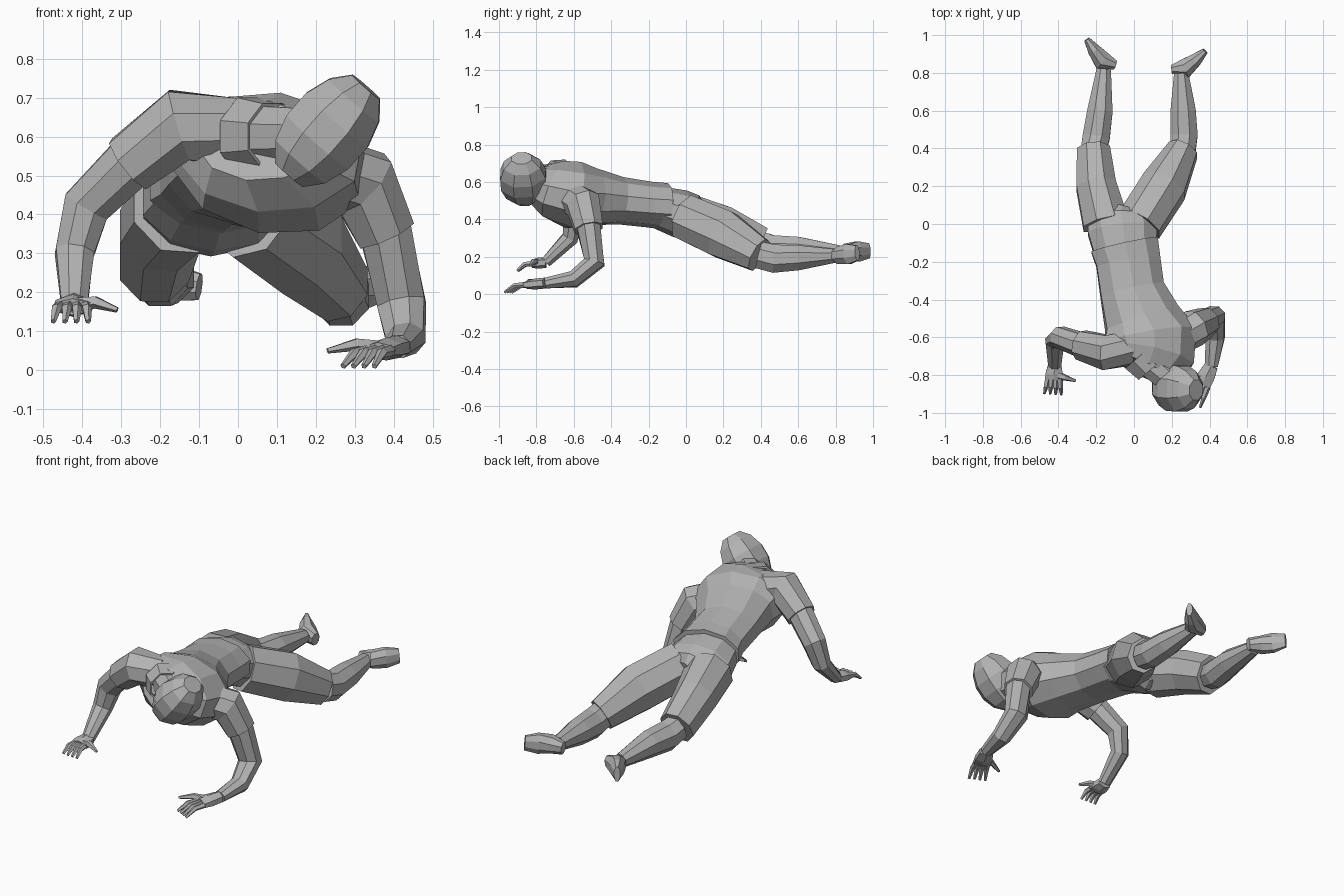
import bpy, bmesh, math
from mathutils import Vector

cube = bpy.data.objects.get("Cube")
if cube:
    bpy.data.objects.remove(cube)

SHADE = .45
grey = bpy.data.materials.new("plain grey")
grey.use_nodes = True
grey.diffuse_color = (SHADE, SHADE, SHADE, 1)
grey.node_tree.nodes["Principled BSDF"].inputs["Base Color"].default_value = grey.diffuse_color

X, Z = Vector((1, 0, 0)), Vector((0, 0, 1))


def sample(values, t):
    """Read a list of control values at a position from start to end."""
    place = t * (len(values) - 1)
    low = min(int(place), len(values) - 2)
    return values[low] + (values[low + 1] - values[low]) * (place - low)


def tube(name, path, widths, side, side_end=None, depths=(1, 1), sides=8, capped=True):
    """Loft flat-faced rings along a path; depths are ratios of the half widths."""
    centres = [Vector(point) for point in path]
    last = len(centres) - 1
    bm = bmesh.new()
    rings = []
    for i, centre in enumerate(centres):
        t = i / last
        tangent = (centres[min(i + 1, last)] - centres[max(i - 1, 0)]).normalized()
        across = side.lerp(side_end or side, t)
        across = (across - tangent * across.dot(tangent)).normalized()
        up = tangent.cross(across)
        width = sample(widths, t) / math.cos(math.pi / sides)
        depth = width * sample(depths, t)
        ring = []
        for k in range(sides):
            angle = math.tau * (k + .5) / sides
            offset = across * width * math.cos(angle) + up * depth * math.sin(angle)
            ring.append(bm.verts.new(centre + offset))
        rings.append(ring)
    for low, high in zip(rings, rings[1:]):
        for k in range(sides):
            n = (k + 1) % sides
            bm.faces.new((low[k], low[n], high[n], high[k]))
    if capped:
        bm.faces.new(rings[0])
        bm.faces.new(rings[-1])
    bmesh.ops.recalc_face_normals(bm, faces=bm.faces)
    mesh = bpy.data.meshes.new(name)
    bm.to_mesh(mesh)
    bm.free()
    mesh.materials.append(grey)
    obj = bpy.data.objects.new(name, mesh)
    bpy.context.collection.objects.link(obj)
    return obj


def hand(label, wrist, tips, thumb_tip):
    """Flat palm, four drooping fingers and a thumb."""
    wrist, tips, thumb_tip = Vector(wrist), Vector(tips), Vector(thumb_tip)
    across = (tips - wrist).cross(Z).normalized()
    lift = Z * .015
    knuckles = wrist.lerp(tips, .5) + lift
    palm = wrist.lerp(knuckles, .6)
    tube(label + "_palm", [wrist, palm, knuckles], [.036, .046, .046], across,
         depths=[.7, .4], sides=6)
    for i in range(4):
        shift = across * (i - 1.5)
        base = knuckles + shift * .022
        tip = tips + shift * .03
        tube(f"{label}_finger_{i + 1}", [base, base.lerp(tip, .5) + lift, tip],
             [.013, .011, .006], across, sides=5)
    tube(label + "_thumb", [palm, palm.lerp(thumb_tip, .5) + lift, thumb_tip],
         [.02, .014, .006], Z, sides=5)


def arm(label, path, tips, thumb_tip):
    """Short sleeve over a tapering bent arm, ending in a hand."""
    outward = X if path[-1][0] > 0 else -X
    slant = outward + Z
    tube(label + "_sleeve", path[:3], [.085, .092, .076], slant, slant.lerp(outward, .4))
    tube(label + "_arm", path, [.07, .068, .06, .034], slant, outward, depths=[1, .85])
    hand(label, path[-1], tips, thumb_tip)


def leg(label, thigh, widths, shin, heel, toe):
    """Loose shorts, a bare shin, and a wedge foot lying on its edge."""
    tube(label + "_shorts_leg", thigh, widths, X, depths=[1, 1.13])
    tube(label + "_shin", thigh[-1:] + shin, [.066, .072, .067, .038], X, depths=[1.1, .95])
    heel, toe, ankle = Vector(heel), Vector(toe), Vector(shin[-1])
    inward = (ankle - heel) - (ankle - heel).project(toe - heel)
    inward.normalize()
    heights, ratios = [.034, .046, .054, .04], [.7, 1.1, .65, .4]
    foot = [heel.lerp(toe, k / 3) + inward * heights[k] * ratios[k] for k in range(4)]
    tube(label + "_foot", foot, heights, Z, depths=ratios)


# Torso: shirt loose at the hem, with the pelvis inside it
tube("shirt", [(-.05, -.11, .47), (-.03, -.2, .48), (-.01, -.35, .5), (.04, -.5, .52),
               (.08, -.6, .53), (.08, -.7, .56), (.05, -.77, .59)],
     [.18, .17, .17, .2, .25, .235, .17], X, Vector((.45, .17, -.18)),
     depths=[.66, .74, .62], sides=10)
tube("pelvis", [(-.04, -.2, .48), (-.06, -.03, .43), (-.07, .04, .41), (-.06, .08, .4)],
     [.155, .185, .17, .11], X, depths=[.65, .7], sides=10)

# Neck and open collar
tube("neck", [(.05, -.7, .6), (.22, -.85, .6)], [.08, .07], Z)
collar = tube("collar", [(.03, -.7, .6), (.09, -.77, .6)], [.1, .085], Z, capped=False)
rim = collar.modifiers.new("rim", "SOLIDIFY")
rim.thickness = .01

# Egg-shaped head, tilted from chin to crown
chin, crown = Vector((.12, -.86, .49)), Vector((.34, -.88, .74))
turns = [math.pi * k / 7 for k in range(1, 7)]
tube("head", [chin.lerp(crown, (1 - math.cos(a)) / 2) for a in turns],
     [.108 * math.sin(a) for a in turns], X - Z, depths=[1.15, 1.15])

# Right arm lifted slightly, left arm reaching the ground
arm("right", [(-.02, -.66, .61), (-.15, -.68, .63), (-.28, -.64, .53), (-.39, -.6, .42),
              (-.42, -.62, .3), (-.42, -.75, .17)],
    (-.43, -.9, .125), (-.31, -.83, .155))
arm("left", [(.2, -.62, .52), (.32, -.55, .48), (.38, -.52, .35), (.42, -.49, .17),
             (.43, -.6, .08), (.41, -.75, .06)],
    (.31, -.95, .01), (.23, -.86, .05))

# Legs stretched back with the toes turned outward
leg("right", [(-.15, 0, .42), (-.2, .2, .36), (-.215, .39, .265)], [.12, .105, .088],
    [(-.2, .46, .24), (-.18, .6, .24), (-.16, .82, .225)],
    (-.085, .86, .21), (-.24, .99, .23))
leg("left", [(.03, 0, .41), (.16, .2, .32), (.26, .39, .21)], [.12, .12, .08],
    [(.265, .47, .19), (.26, .6, .195), (.25, .8, .205)],
    (.19, .84, .2), (.37, .93, .22))
